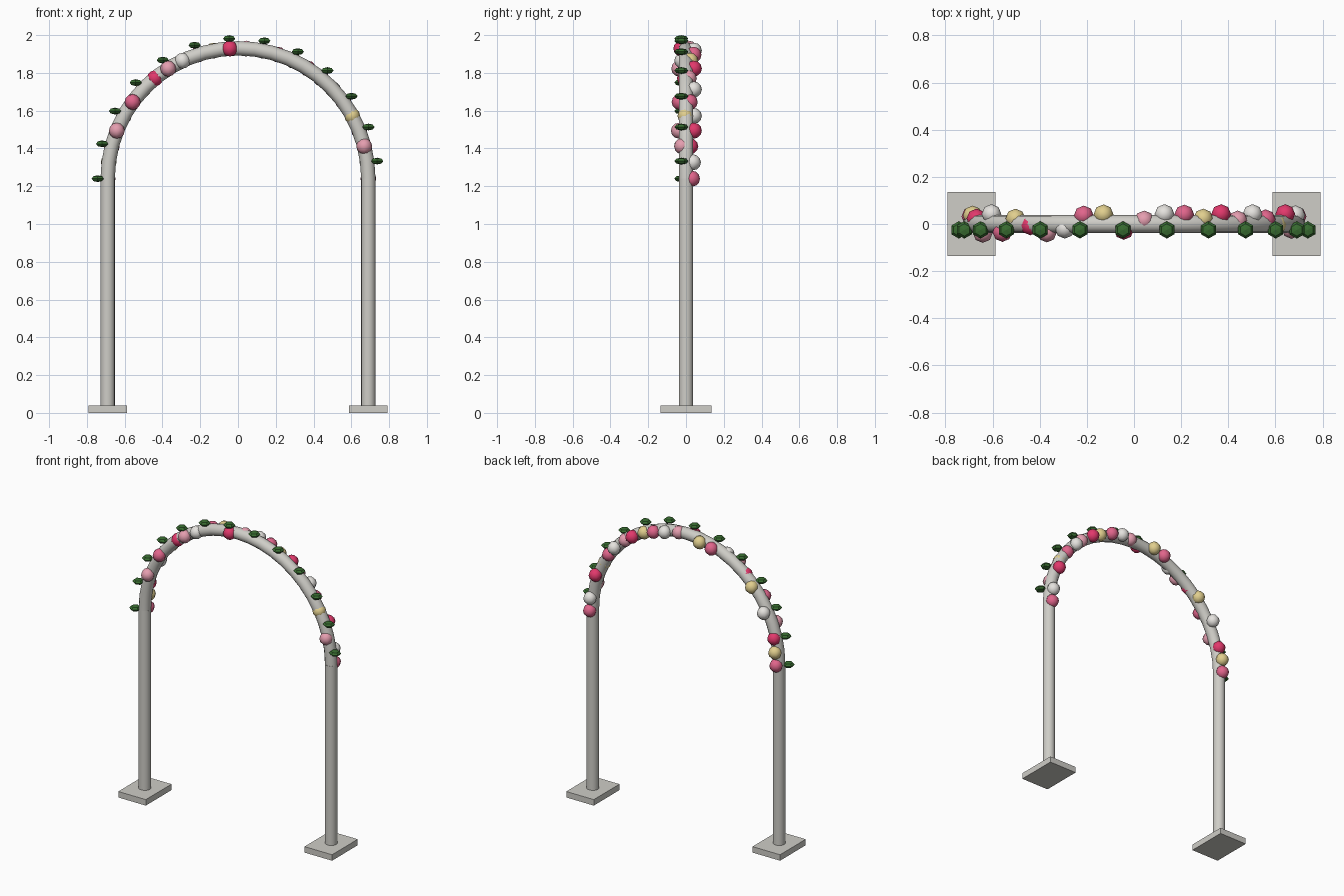
import bpy, bmesh, math
from mathutils import Matrix, Vector

if "Cube" in bpy.data.objects:
    bpy.data.objects.remove(bpy.data.objects["Cube"])

R, SPRING, TUBE = 0.69, 1.24, 0.038   # arch radius, spring height, tube radius


def material(name, rgb):
    m = bpy.data.materials.new(name)
    m.diffuse_color = (*rgb, 1)
    m.use_nodes = True
    m.node_tree.nodes["Principled BSDF"].inputs["Base Color"].default_value = m.diffuse_color
    return m


STONE = material("warm_grey", (0.62, 0.61, 0.57))
GREEN = material("leaf_green", (0.04, 0.15, 0.03))
PETALS = [material("rose_pink", (0.75, 0.13, 0.26)),
          material("pale_yellow", (0.75, 0.62, 0.27)),
          material("deep_rose", (0.76, 0.04, 0.15)),
          material("light_pink", (0.78, 0.34, 0.43)),
          material("soft_white", (0.78, 0.76, 0.73))]


def make(name, bm, mat, smooth=True):
    bmesh.ops.recalc_face_normals(bm, faces=bm.faces)
    me = bpy.data.meshes.new(name)
    bm.to_mesh(me)
    bm.free()
    ob = bpy.data.objects.new(name, me)
    bpy.context.collection.objects.link(ob)
    me.materials.append(mat)
    if smooth:
        bpy.ops.object.select_all(action='DESELECT')
        ob.select_set(True)
        bpy.context.view_layer.objects.active = ob
        bpy.ops.object.shade_smooth_by_angle(angle=math.radians(50))
    return ob


def on_arch(deg, radius, y):
    a = math.radians(deg)
    return Vector((radius * math.cos(a), y, SPRING + radius * math.sin(a)))


def ball(name, pos, size, segs, rings, mat, smooth):
    bm = bmesh.new()
    bmesh.ops.create_uvsphere(bm, u_segments=segs, v_segments=rings, radius=1,
                              matrix=Matrix.Translation(pos) @ Matrix.Diagonal((*size, 1)))
    make(name, bm, mat, smooth)


# Foot plates and posts
for side, x in (("left", -R), ("right", R)):
    bm = bmesh.new()
    bmesh.ops.create_cube(bm, size=1, matrix=Matrix.Translation((x, 0, 0.02))
                          @ Matrix.Diagonal((0.204, 0.272, 0.04, 1)))
    make(side + "_foot_plate", bm, STONE, False)
    bm = bmesh.new()
    bmesh.ops.create_cone(bm, cap_ends=True, segments=16, radius1=TUBE, radius2=TUBE,
                          depth=SPRING - 0.04,
                          matrix=Matrix.Translation((x, 0, (SPRING + 0.04) / 2)))
    make(side + "_post", bm, STONE)

# Half-round arch tube
bm = bmesh.new()
STEPS, SIDES = 24, 12
rings = []
for i in range(STEPS + 1):
    ring = []
    for j in range(SIDES):
        t = math.tau * j / SIDES
        ring.append(bm.verts.new(on_arch(180 * i / STEPS, R + TUBE * math.cos(t),
                                         TUBE * math.sin(t))))
    rings.append(ring)
for a, b in zip(rings, rings[1:]):
    for j in range(SIDES):
        k = (j + 1) % SIDES
        bm.faces.new((a[j], a[k], b[k], b[j]))
bm.faces.new(rings[0])
bm.faces.new(rings[-1])
make("arch_tube", bm, STONE)

# Flowers: evenly spaced, uneven depth, colours repeating every five
DEPTH = [0.032, 0.036, 0.023, -0.038, 0.042, -0.034, 0.023, -0.006, -0.036, -0.02,
         0.036, 0.041, -0.025, 0.015, 0.042, 0.04, 0.023, 0.042, 0.015, 0.042,
         0.02, -0.003, 0.042, -0.021, 0.037, 0.032]
for i, y in enumerate(DEPTH):
    ball(f"flower_{i}", on_arch(180 - 7.2 * i, R, y), (0.042,) * 3, 8, 6, PETALS[i % 5], True)

# Leaves: flattened six-sided buttons on the outer front edge
for i in range(13):
    ball(f"leaf_{i}", on_arch(180 - 14.4 * i, R + 0.053, -0.025),
         (0.037, 0.037, 0.018), 6, 4, GREEN, False)
